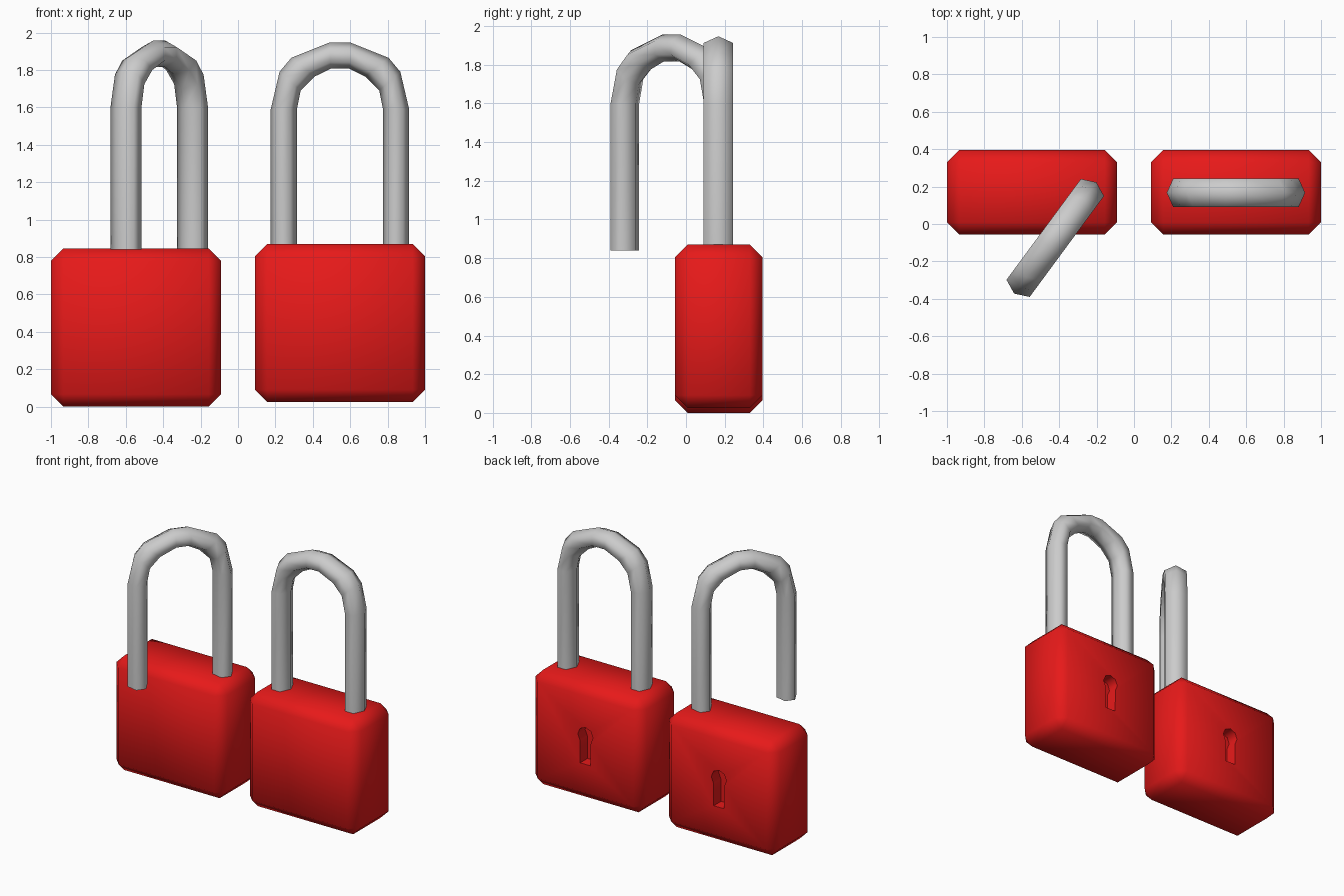
import bpy, bmesh, math
from mathutils import Vector

if "Cube" in bpy.data.objects:
    bpy.data.objects.remove(bpy.data.objects["Cube"])

red = bpy.data.materials.new("red_paint")
red.diffuse_color = (0.8, 0.01, 0.01, 1)
red.use_nodes = True
red.node_tree.nodes["Principled BSDF"].inputs["Base Color"].default_value = red.diffuse_color


def make_object(name, bm):
    bmesh.ops.recalc_face_normals(bm, faces=bm.faces)
    mesh = bpy.data.meshes.new(name)
    bm.to_mesh(mesh)
    bm.free()
    obj = bpy.data.objects.new(name, mesh)
    bpy.context.collection.objects.link(obj)
    return obj


def activate(obj):
    bpy.ops.object.select_all(action='DESELECT')
    obj.select_set(True)
    bpy.context.view_layer.objects.active = obj


def smooth(obj, degrees):
    activate(obj)
    bpy.ops.object.shade_smooth_by_angle(angle=math.radians(degrees))


def keyhole_cutter(cx, z0):
    # octagonal top running into a straight slot
    r, half, zc, bottom = 0.062, 0.042, z0 + 0.485, z0 + 0.275
    pts = [(half, bottom)]
    pts += [(r * math.cos(math.radians(a)), zc + r * math.sin(math.radians(a)))
            for a in range(-45, 226, 45)]
    pts += [(-half, bottom)]
    bm = bmesh.new()
    face = bm.faces.new([bm.verts.new((cx + x, 0.31, z)) for x, z in pts])
    ext = bmesh.ops.extrude_face_region(bm, geom=[face])
    bmesh.ops.translate(bm, vec=(0, 0.2, 0),
                        verts=[v for v in ext["geom"] if isinstance(v, bmesh.types.BMVert)])
    cutter = make_object("keyhole_cutter", bm)
    cutter.hide_render = True
    return cutter


def body(name, cx, z0):
    # chamfered block with a keyhole recessed into its back
    bm = bmesh.new()
    bmesh.ops.create_cube(bm, size=1)
    bmesh.ops.scale(bm, vec=(0.91, 0.452, 0.845), verts=bm.verts)
    bmesh.ops.translate(bm, vec=(cx, 0.169, z0 + 0.4225), verts=bm.verts)
    bmesh.ops.bevel(bm, geom=bm.edges[:], offset=0.066, segments=1, affect='EDGES')
    obj = make_object(name, bm)
    obj.data.materials.append(red)
    cutter = keyhole_cutter(cx, z0)
    cut = obj.modifiers.new("keyhole", 'BOOLEAN')
    cut.object, cut.operation, cut.solver = cutter, 'DIFFERENCE', 'EXACT'
    activate(obj)
    bpy.ops.object.modifier_apply(modifier=cut.name)
    bpy.data.objects.remove(cutter)
    smooth(obj, 60)


# half of the shackle: outer and inner (x, z) at each station
HALF = [((0.37, 0.84), (0.23, 0.84)),
        ((0.37, 1.60), (0.23, 1.60)),
        ((0.323, 1.80), (0.21, 1.70)),
        ((0.26, 1.875), (0.135, 1.775)),
        ((0.055, 1.957), (0.05, 1.817))]


def shackle(name, location, degrees):
    # six-sided bar swept along the arch; origin at the pivoting leg
    flip = [tuple((-x, z) for x, z in s) for s in reversed(HALF)]
    bm = bmesh.new()
    rings = []
    for (ox, oz), (ix, iz) in HALF + flip:
        outer, inner = Vector((ox - 0.3, 0, oz)), Vector((ix - 0.3, 0, iz))
        rings.append([bm.verts.new(outer.lerp(inner, t) + Vector((0, y, 0)))
                      for t, y in ((0, 0), (0.25, 0.077), (0.75, 0.077),
                                   (1, 0), (0.75, -0.077), (0.25, -0.077))])
    for a, b in zip(rings, rings[1:]):
        for i in range(6):
            j = (i + 1) % 6
            bm.faces.new((a[i], a[j], b[j], b[i]))
    bm.faces.new(rings[0])
    bm.faces.new(rings[-1])
    obj = make_object(name, bm)
    obj.location = location
    obj.rotation_euler.z = math.radians(degrees)
    smooth(obj, 70)


# open padlock on the left, closed padlock on the right
body("open_lock_body", -0.545, 0)
shackle("open_lock_shackle", (-0.243, 0.167, 0), 53.6)
body("closed_lock_body", 0.545, 0.025)
shackle("closed_lock_shackle", (0.845, 0.167, -0.01), 0)
